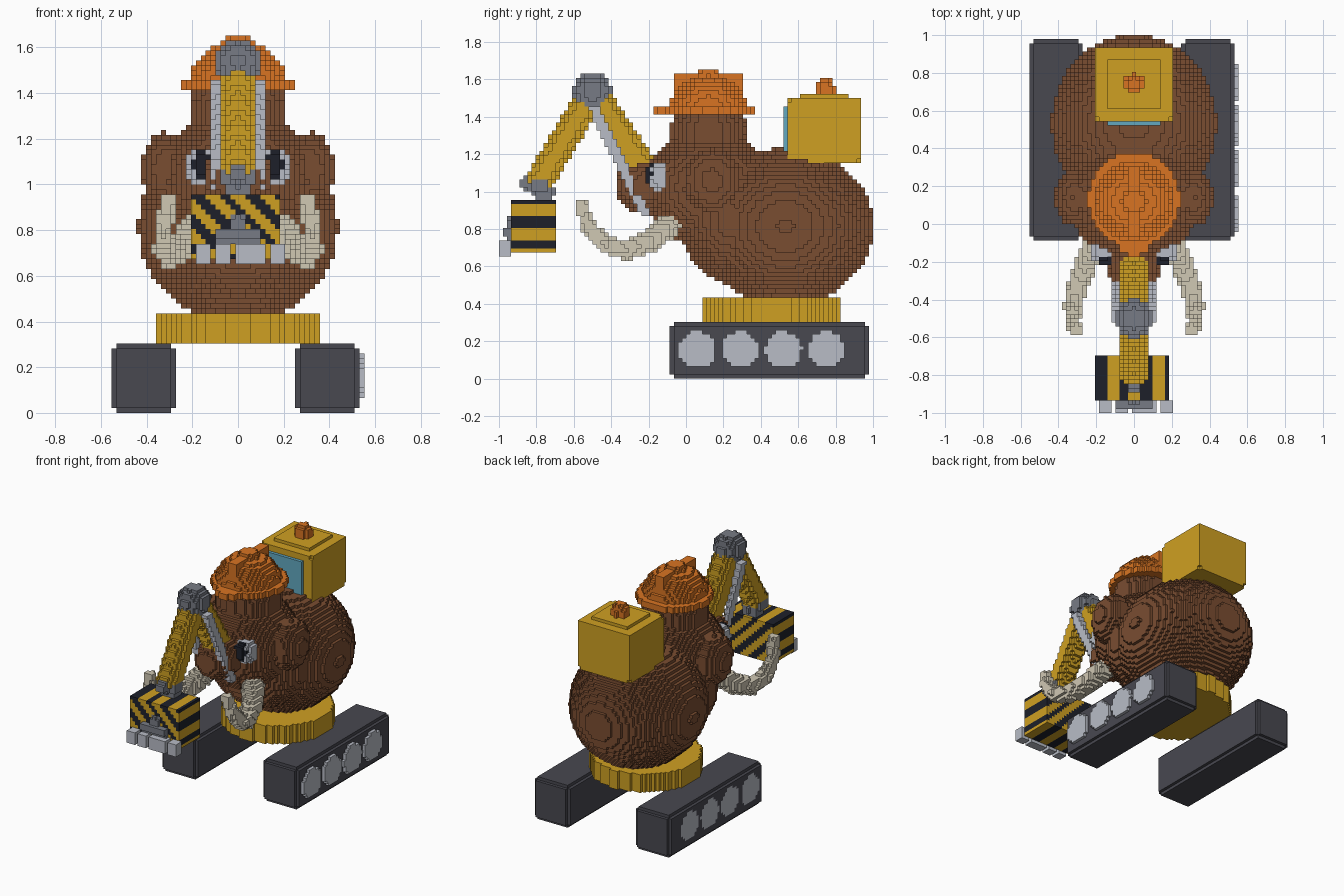
import bpy, bmesh, math
from mathutils import Vector as V

if "Cube" in bpy.data.objects:
    bpy.data.objects.remove(bpy.data.objects["Cube"])

S = 2 / 92          # block size: 92 blocks along the longest side
grid = {}           # cell -> (part name, colour name)


def lin(c):
    return c / 12.92 if c <= 0.04045 else ((c + 0.055) / 1.055) ** 2.4


COLOURS = {n: [lin(int(h[i:i + 2], 16) / 255) for i in (0, 2, 4)] + [1] for n, h in {
    "brown_fur": "7a4d31", "machine_yellow": "cfa022", "track_dark": "484850",
    "light_steel": "b8bcc6", "joint_grey": "777b85", "ivory": "d0c8b4",
    "helmet_orange": "d87422", "black": "1d202a", "window_blue": "62a8c0"}.items()}
MATS = {}
for n, c in COLOURS.items():
    MATS[n] = bpy.data.materials.new(n)
    MATS[n].diffuse_color = c


# ---- solids: each is (centre, half size, inside test) ----
def ellipsoid(c, r):
    c, r = V(c), V(r)
    return c, r, lambda p: sum(((p[i] - c[i]) / r[i]) ** 2 for i in range(3)) <= 1


def box(lo, hi, rad=0.0):
    lo, hi = V(lo), V(hi)
    c, h = (lo + hi) / 2, (hi - lo) / 2
    return c, h, lambda p: V([max(abs(p[i] - c[i]) - h[i] + rad, 0) for i in range(3)]).length <= rad + 1e-6


def cylinder(c, r, half, axis=2):
    c = V(c)
    h = V((r, r, r))
    h[axis] = half

    def test(p):
        d = p - c
        a = d[axis]
        d[axis] = 0
        return abs(a) <= half and d.length <= r
    return c, h, test


def capsule(a, b, ra, rb=None):
    a, b = V(a), V(b)
    rb = ra if rb is None else rb
    m = max(ra, rb)
    h = V([abs(b[i] - a[i]) / 2 + m for i in range(3)])
    ab = b - a

    def test(p):
        t = min(1, max(0, (p - a).dot(ab) / ab.length_squared))
        return (p - a - ab * t).length <= ra + (rb - ra) * t
    return (a + b) / 2, h, test


def fill(part, colour, solid, mirror=False):
    """Fill the blocks inside a solid; colour may be a rule of position."""
    c, h, test = solid
    off = (0, -1 + S / 2, S / 2)
    lo = [math.floor((c[i] - h[i] - off[i]) / S) for i in range(3)]
    hi = [math.ceil((c[i] + h[i] - off[i]) / S) for i in range(3)]
    for i in range(lo[0], hi[0] + 1):
        for j in range(max(lo[1], 0), min(hi[1], 91) + 1):
            for k in range(max(lo[2], 0), hi[2] + 1):
                p = V((i * S, j * S + off[1], k * S + off[2]))
                if test(p):
                    for s in ((1, -1) if mirror else (1,)):
                        q = V((s * p.x, p.y, p.z))
                        grid[(s * i, j, k)] = (part, colour(q) if callable(colour) else colour)


# ---- undercarriage ----
fill("turntable", "machine_yellow", cylinder((0, 0.455, 0.365), 0.362, 0.062))
for side, x, outer in (("left", -19 * S, -25 * S), ("right", 18 * S, 25 * S)):
    w = 6.5 * S
    fill("track_" + side, "track_dark", box((x - w, -0.09, 0), (x + w, 0.98, 0.31), 0.055))
    for n in range(4):
        fill("wheels_" + side, "light_steel", cylinder((outer, 0.06 + 0.23 * n, 0.155), 0.1, 0.008, 0))

# ---- furry body and head ----
yellow_ring = {c for c, v in grid.items() if v[0] == "turntable"}
fill("body", "brown_fur", ellipsoid((0, 0.53, 0.815), (0.437, 0.472, 0.42)))
fill("body", "brown_fur", ellipsoid((0, 0.23, 0.85), (0.36, 0.26, 0.33)))
fill("head", "brown_fur", ellipsoid((0, 0.12, 1.02), (0.33, 0.34, 0.32)))
fill("head", "brown_fur", ellipsoid((0, 0.12, 1.32), (0.212, 0.2, 0.28)))
fill("trunk_base", "brown_fur", ellipsoid((0, -0.2, 1.03), (0.15, 0.18, 0.15)))
fill("ears", "brown_fur", ellipsoid((0.32, 0.14, 1.06), (0.1, 0.15, 0.17)), True)
for c in yellow_ring:
    grid[c] = ("turntable", "machine_yellow")
for c in [c for c, v in grid.items() if v[0] == "body" and (c[2] + 0.5) * S < 0.42]:
    del grid[c]

# ---- eyes ----
fill("eyes", "light_steel", ellipsoid((0.16, -0.135, 1.08), (0.075, 0.08, 0.082)), True)
fill("pupils", "black", ellipsoid((0.155, -0.185, 1.085), (0.046, 0.04, 0.062)), True)

# ---- tusks ----
PATH = [(0.19, -0.1, 0.81), (0.25, -0.2, 0.73), (0.295, -0.32, 0.685),
        (0.325, -0.43, 0.715), (0.325, -0.52, 0.81), (0.305, -0.56, 0.93)]
for n in range(5):
    fill("tusks", "ivory", capsule(PATH[n], PATH[n + 1], 0.068 - 0.007 * n, 0.061 - 0.007 * n), True)

# ---- hard hat ----
fill("hard_hat", "helmet_orange", cylinder((0, 0.13, 1.445), 0.245, 0.022))
fill("hard_hat", "helmet_orange", cylinder((0, -0.09, 1.445), 0.085, 0.022))
dome = ellipsoid((0, 0.12, 1.43), (0.215, 0.21, 0.2))
fill("hard_hat", "helmet_orange", (dome[0], dome[1], lambda p: p.z > 1.43 and dome[2](p)))
fill("hat_ridge", "helmet_orange", box((-0.033, -0.07, 1.46), (0.033, 0.31, 1.63), 0.02))
fill("hat_ridge", "helmet_orange", cylinder((0, 0.12, 1.6), 0.05, 0.055))

# ---- operator cab on the back ----
fill("cab", "machine_yellow", box((-0.207, 0.547, 1.155), (0.207, 0.935, 1.5), 0.025))
fill("cab_roof", "machine_yellow", box((-0.14, 0.6, 1.48), (0.14, 0.87, 1.522)))
fill("cab_window", "window_blue", box((-0.152, 0.525, 1.21), (0.152, 0.547, 1.46)))
fill("beacon", "helmet_orange", ellipsoid((0, 0.745, 1.54), (0.058, 0.052, 0.068)))

# ---- digger arm as the trunk ----
fill("boom", "machine_yellow", capsule((0, -0.5, 1.53), (0, -0.22, 1.1), 0.082))
fill("stick", "machine_yellow", capsule((0, -0.5, 1.53), (0, -0.78, 1.06), 0.076))
fill("elbow_joint", "joint_grey", ellipsoid((0, -0.5, 1.537), (0.102, 0.102, 0.1)))
fill("wrist_joint", "joint_grey", capsule((0, -0.85, 1.045), (0, -0.74, 1.0), 0.04))
fill("wrist_joint", "joint_grey", box((-0.085, -0.83, 1.0), (0.085, -0.73, 1.06)))
fill("wrist_joint", "joint_grey", box((-0.06, -0.8, 0.95), (0.06, -0.715, 1.02)))
fill("hydraulic_rods", "light_steel", capsule((0.1, -0.49, 1.44), (0.1, -0.22, 0.89), 0.027), True)


# ---- striped bucket ----
def stripe(p):
    return "black" if (p.x + p.z - 1.105) % 0.122 < 0.055 else "machine_yellow"


fill("bucket", stripe, box((-0.207, -0.945, 0.673), (0.187, -0.695, 0.963), 0.02))
fill("bucket_bracket", "joint_grey", capsule((-0.07, -0.94, 0.78), (0.07, -0.94, 0.78), 0.035))
fill("bucket_bracket", "joint_grey", capsule((0, -0.92, 0.8), (0, -0.92, 0.83), 0.04))
for n in range(5):
    x = -0.152 + 0.083 * n
    fill("bucket_teeth", "light_steel", box((x - 0.033, -1, 0.65), (x + 0.033, -0.935, 0.74)))

# ---- turn the blocks into one mesh object per part ----
SIDES = []
for axis in range(3):
    for s in (0, 1):
        u, v = (axis + 1) % 3, (axis + 2) % 3
        corners = []
        for a, b in ((0, 0), (1, 0), (1, 1), (0, 1)):
            k = [0, 0, 0]
            k[axis], k[u], k[v] = s, a, b
            corners.append(k)
        step = [0, 0, 0]
        step[axis] = 2 * s - 1
        SIDES.append((step, corners if s else corners[::-1]))

for part in sorted({v[0] for v in grid.values()}):
    cells = [(c, v[1]) for c, v in grid.items() if v[0] == part]
    slots = sorted({m for _, m in cells})
    bm, verts = bmesh.new(), {}

    def corner(c, k):
        key = (c[0] + k[0], c[1] + k[1], c[2] + k[2])
        if key not in verts:
            verts[key] = bm.verts.new(((key[0] - 0.5) * S, key[1] * S - 1, key[2] * S))
        return verts[key]

    for c, m in cells:
        for step, corners in SIDES:
            if (c[0] + step[0], c[1] + step[1], c[2] + step[2]) not in grid:
                bm.faces.new([corner(c, k) for k in corners]).material_index = slots.index(m)
    mesh = bpy.data.meshes.new(part)
    bm.to_mesh(mesh)
    bm.free()
    for m in slots:
        mesh.materials.append(MATS[m])
    bpy.context.collection.objects.link(bpy.data.objects.new(part, mesh))

for m in bpy.data.materials:
    if m.users and not m.is_grease_pencil:
        m.use_nodes = True
        m.node_tree.nodes["Principled BSDF"].inputs["Base Color"].default_value = m.diffuse_color
